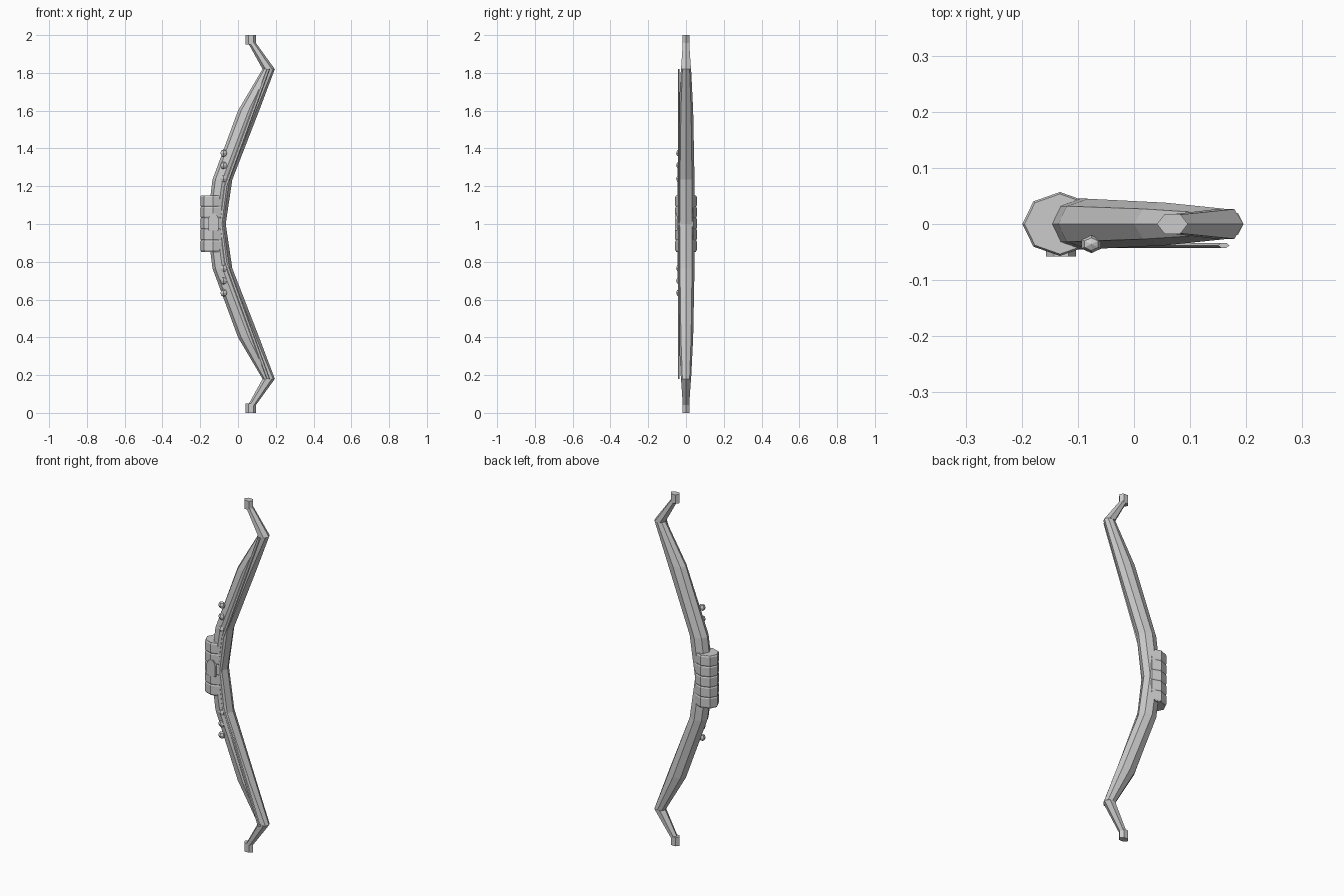
import bpy, math

if "Cube" in bpy.data.objects:
    bpy.data.objects.remove(bpy.data.objects["Cube"])


def mesh_object(name, rings):
    # Skin a list of equal-length vertex rings and cap both ends
    n = len(rings[0])
    verts = [v for r in rings for v in r]
    faces = [(k*n + i, k*n + (i+1) % n, (k+1)*n + (i+1) % n, (k+1)*n + i)
             for k in range(len(rings)-1) for i in range(n)]
    faces += [tuple(reversed(range(n))), tuple(range(len(verts)-n, len(verts)))]
    me = bpy.data.meshes.new(name)
    me.from_pydata(verts, [], faces)
    me.update()
    ob = bpy.data.objects.new(name, me)
    bpy.context.collection.objects.link(ob)
    return ob


def ring(cx, cy, z, rx, ry, n):
    return [(cx + rx*math.cos(2*math.pi*i/n), cy + ry*math.sin(2*math.pi*i/n), z)
            for i in range(n)]


def limb_ring(z, x0, x1, hy, n=8):
    return ring((x0+x1)/2, 0, z, (x1-x0)/2, hy, n)


def both_ways(upper):
    # Reflect upper stations (z first) about z = 1, ordered bottom to top
    return [(2-s[0], *s[1:]) for s in reversed(upper) if s[0] > 1] + upper


# Main bow body: octagonal, tapering to the bends
body = both_ways([(1.0, -.165, -.065, .045), (1.235, -.135, -.03, .045),
                  (1.6, .0, .112, .038), (1.82, .13, .195, .027)])
mesh_object("bow_body", [limb_ring(*s) for s in body])

# Recurved ends and nock caps
for label, f in (("upper", lambda z: z), ("lower", lambda z: 2-z)):
    end = [(1.82, .13, .195, .0305), (1.965, .05, .09, .019)]
    cap = [(1.95, .041, .096, .0205), (2.0, .041, .096, .0205)]
    for name, stations in (("limb_end", end), ("nock_cap", cap)):
        st = sorted((f(s[0]), *s[1:]) for s in stations)
        mesh_object(f"{label}_{name}", [limb_ring(*s, n=6) for s in st])

# Thin raised strip along the front
strip = both_ways([(1.0, -.09), (1.2, -.065), (1.82, .16)])
mesh_object("front_strip", [ring(x, -.038, z, .01, .005, 6) for z, x in strip])

# Grip core and five wrap bands
mesh_object("grip_core", [ring(-.132, 0, z, .063, .052, 8) for z in (.853, 1.152)])
for i in range(5):
    z = .885 + i*.059
    mesh_object(f"grip_band_{i+1}",
                [ring(-.132, 0, z + dz, r, r*.85, 8)
                 for dz, r in ((-.03, .063), (-.023, .067), (.023, .067), (.03, .063))])

# Front plate with a pointed top
outline = [(-.157, .965), (-.103, .965), (-.103, 1.03), (-.117, 1.055),
           (-.143, 1.055), (-.157, 1.03)]
mesh_object("grip_plate", [[(x, y, z) for x, z in reversed(outline)] for y in (-.058, -.035)])

# Beads above and below the grip
for i, z in enumerate((.635, .70, .765, 1.24, 1.31, 1.375)):
    bpy.ops.mesh.primitive_uv_sphere_add(segments=6, ring_count=4, radius=.02,
                                         location=(-.076, -.036, z))
    bead = bpy.context.object
    bead.name = f"bead_{i+1}"
    bead.scale = (1, .8, 1)
